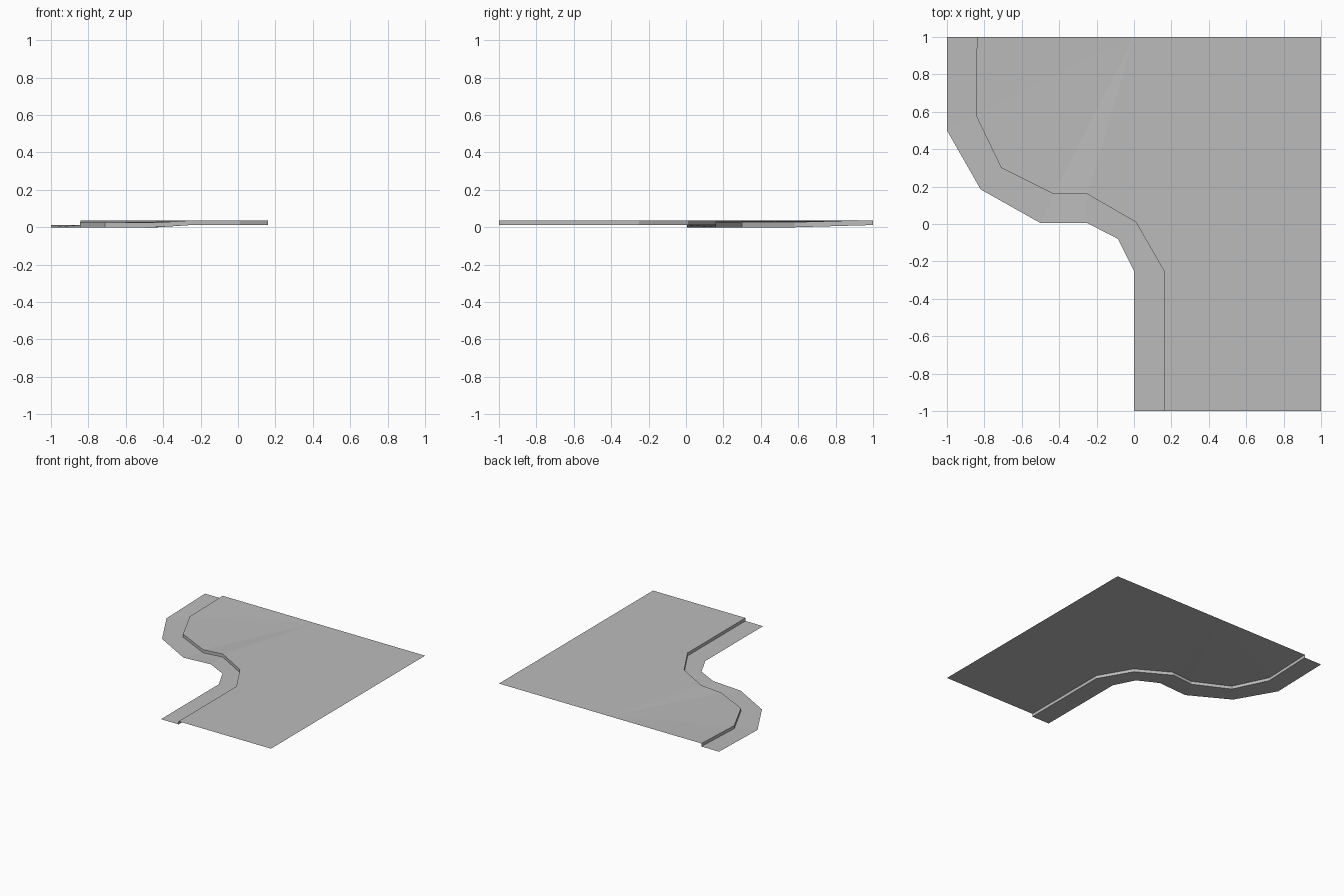
import bpy, bmesh

cube = bpy.data.objects.get("Cube")
if cube:
    bpy.data.objects.remove(cube, do_unlink=True)

stone = bpy.data.materials.new("plain_grey")
stone.use_nodes = True
grey = (0.5, 0.5, 0.5, 1)
stone.diffuse_color = grey
stone.node_tree.nodes["Principled BSDF"].inputs["Base Color"].default_value = grey

LOW, STEP, SAG = 0.012, 0.025, 0.012

# Kerb line and gutter outer line from back to front; True marks the sagging corner
inner = [(-0.84, 1), (-0.845, 0.58), (-0.71, 0.3), (-0.43, 0.16),
         (-0.25, 0.16), (0.01, 0.01), (0.16, -0.25), (0.16, -1)]
outer = [(-1, 1), (-1, 0.5), (-0.82, 0.185), (-0.5, 0.005),
         (-0.25, 0.005), (-0.085, -0.08), (0, -0.25), (0, -1)]
sagging = [False, True, True, True, False, False, False, False]


def line(points, z):
    return [(x, y, z - SAG * s) for (x, y), s in zip(points, sagging)]


def surface(name, build):
    bm = bmesh.new()
    build(bm)
    mesh = bpy.data.meshes.new(name)
    bm.to_mesh(mesh)
    bm.free()
    mesh.materials.append(stone)
    bpy.context.collection.objects.link(bpy.data.objects.new(name, mesh))


def strip(name, first, second):
    def build(bm):
        a = [bm.verts.new(p) for p in first]
        b = [bm.verts.new(p) for p in second]
        for i in range(len(a) - 1):
            bm.faces.new((a[i], b[i], b[i + 1], a[i + 1]))
    surface(name, build)


def pavement(bm):
    top = LOW + STEP
    rim = [bm.verts.new(p) for p in line(inner, top)]
    hub, back, front = [bm.verts.new((x, y, top)) for x, y in ((0, 1), (1, 1), (1, -1))]
    # Fan over the sagging corner, then one flat slab for the rest
    for a, b in zip(rim[:4], rim[1:5]):
        bm.faces.new((hub, a, b))
    bm.faces.new([hub] + rim[4:] + [front, back])


strip("gutter", line(inner, LOW), line(outer, LOW))
strip("kerb_face", line(inner, LOW + STEP), line(inner, LOW))
surface("pavement", pavement)
